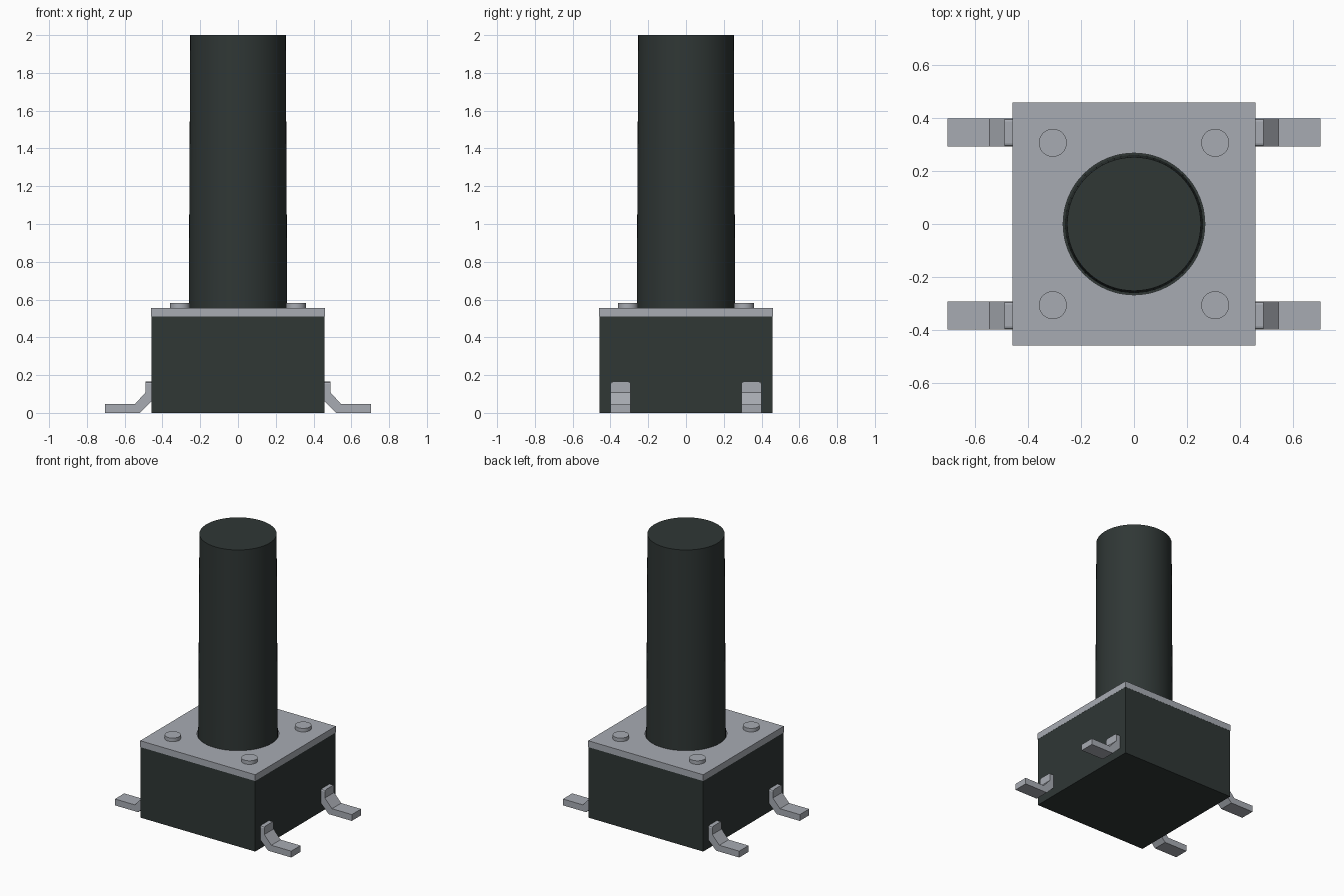
import bpy, bmesh, math

if "Cube" in bpy.data.objects:
    bpy.data.objects.remove(bpy.data.objects["Cube"])


def material(name, rgb):
    m = bpy.data.materials.new(name)
    m.diffuse_color = (*rgb, 1)
    m.use_nodes = True
    m.node_tree.nodes["Principled BSDF"].inputs["Base Color"].default_value = m.diffuse_color
    return m


DARK = material("dark plastic", (0.029, 0.038, 0.036))
METAL = material("grey metal", (0.39, 0.41, 0.45))


def box(name, size, z0, z1, mat):
    bpy.ops.mesh.primitive_cube_add(size=1, location=(0, 0, (z0 + z1) / 2))
    o = bpy.context.object
    o.name = name
    o.scale = (size, size, z1 - z0)
    bpy.ops.object.transform_apply(location=True, rotation=False, scale=True)
    o.data.materials.append(mat)
    return o


def cone(name, r0, r1, x, y, z0, z1, mat, sides=64):
    bpy.ops.mesh.primitive_cone_add(vertices=sides, radius1=r0, radius2=r1,
                                    depth=z1 - z0, location=(x, y, (z0 + z1) / 2))
    o = bpy.context.object
    o.name = name
    o.data.materials.append(mat)
    bpy.ops.object.shade_smooth_by_angle(angle=math.radians(30))
    return o


# housing and cover plate with a round opening
box("housing", 0.918, 0, 0.51, DARK)
plate = box("cover_plate", 0.92, 0.51, 0.556, METAL)
cutter = cone("opening_cutter", 0.268, 0.268, 0, 0, 0.4, 0.7, METAL)
cutter.hide_render = True
cutter.hide_set(True)
cut = plate.modifiers.new("opening", "BOOLEAN")
cut.operation = "DIFFERENCE"
cut.solver = "EXACT"
cut.object = cutter

# slightly tapered plunger
cone("plunger", 0.261, 0.253, 0, 0, 0.505, 2.0, DARK)

# rivets at the plate corners
for sx in (-1, 1):
    for sy in (-1, 1):
        cone("rivet", 0.053, 0.053, sx * 0.307, sy * 0.307, 0.55, 0.582, METAL, 32)

# bent side profile of a terminal leg: x, z
PROFILE = [(0.45, 0.165), (0.45, 0.06), (0.46, 0.06), (0.52, 0), (0.705, 0),
           (0.705, 0.046), (0.546, 0.046), (0.49, 0.108), (0.49, 0.165)]


def leg(sx, sy):
    bm = bmesh.new()
    face = bm.faces.new([bm.verts.new((sx * x, sy * 0.346 - 0.053, z)) for x, z in PROFILE])
    ext = bmesh.ops.extrude_face_region(bm, geom=[face])
    bmesh.ops.translate(bm, vec=(0, 0.106, 0),
                        verts=[v for v in ext["geom"] if isinstance(v, bmesh.types.BMVert)])
    # soften the upper corners
    edges = [e for e in bm.edges
             if all(v.co.z > 0.16 for v in e.verts)
             and abs(e.verts[0].co.y - e.verts[1].co.y) < 0.001]
    bmesh.ops.bevel(bm, geom=edges, offset=0.012, segments=2, profile=0.5, affect="EDGES")
    bmesh.ops.recalc_face_normals(bm, faces=bm.faces)
    mesh = bpy.data.meshes.new("terminal_leg")
    bm.to_mesh(mesh)
    bm.free()
    mesh.materials.append(METAL)
    bpy.context.collection.objects.link(bpy.data.objects.new("terminal_leg", mesh))


for sx in (-1, 1):
    for sy in (-1, 1):
        leg(sx, sy)
